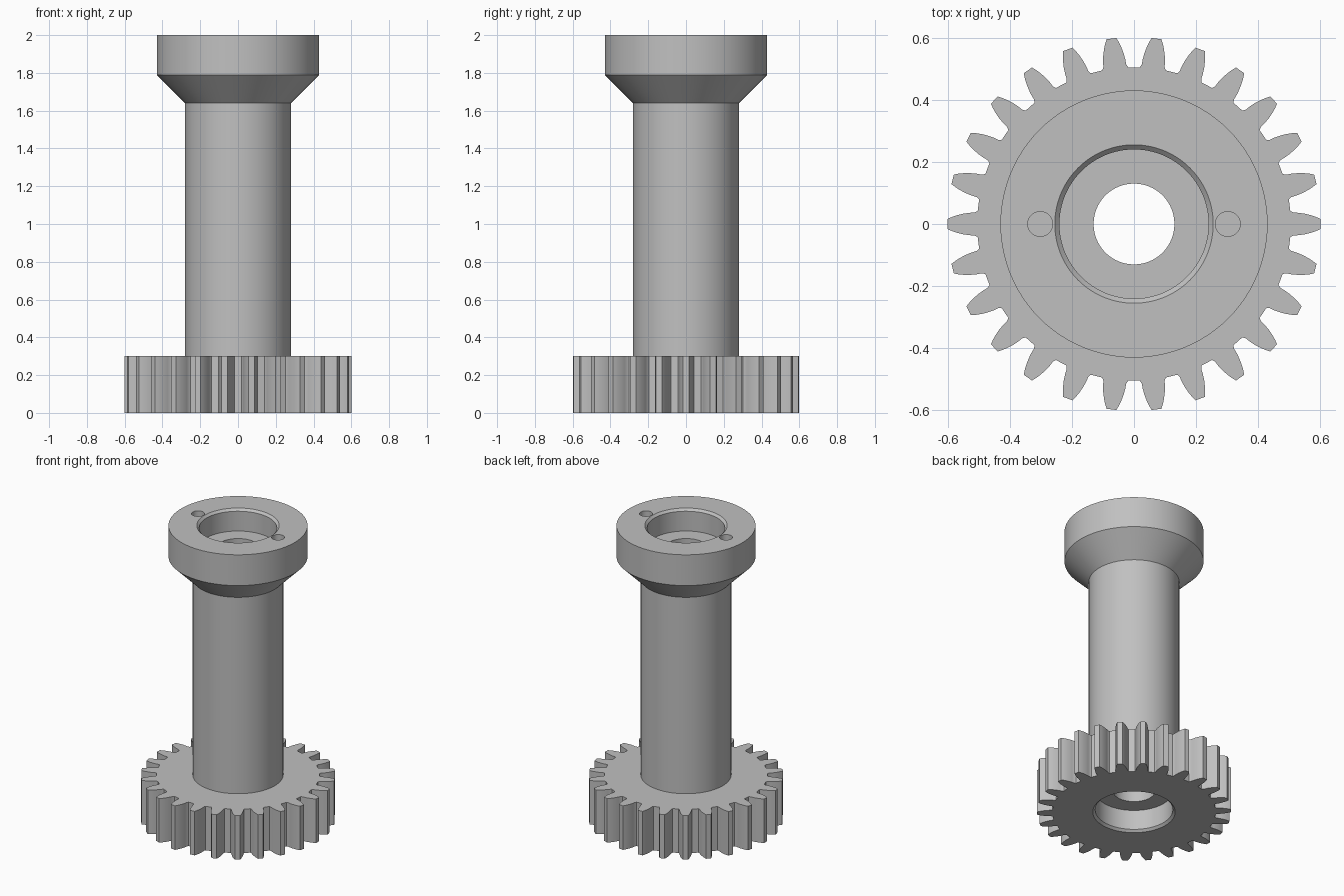
import bpy, bmesh
from math import cos, sin, pi, atan2, hypot
from mathutils import Matrix, Vector

TEETH = 26
SEGMENTS = 96

if "Cube" in bpy.data.objects:
    bpy.data.objects.remove(bpy.data.objects["Cube"])

steel = bpy.data.materials.new("grey steel")
steel.use_nodes = True
colour = (0.53, 0.53, 0.53, 1)
steel.diffuse_color = colour
steel.node_tree.nodes["Principled BSDF"].inputs["Base Color"].default_value = colour


def finish(name, bm):
    bmesh.ops.recalc_face_normals(bm, faces=bm.faces)
    mesh = bpy.data.meshes.new(name)
    bm.to_mesh(mesh)
    bm.free()
    mesh.materials.append(steel)
    obj = bpy.data.objects.new(name, mesh)
    bpy.context.collection.objects.link(obj)
    return obj


def lathe(name, profile):
    """Closed solid of revolution; profile is (radius, height) without axis points."""
    bm = bmesh.new()
    rings = [[bm.verts.new((r * cos(2 * pi * i / SEGMENTS), r * sin(2 * pi * i / SEGMENTS), z))
              for i in range(SEGMENTS)] for r, z in profile]
    for low, high in zip(rings, rings[1:]):
        for i in range(SEGMENTS):
            j = (i + 1) % SEGMENTS
            bm.faces.new((low[i], low[j], high[j], high[i]))
    bm.faces.new(rings[0])
    bm.faces.new(rings[-1])
    return finish(name, bm)


def gear(name, height):
    """Extruded outline of rounded teeth; flank is (radial, half width)."""
    flank = [(0.503, 0.042), (0.513, 0.037), (0.53, 0.036), (0.55, 0.033),
             (0.57, 0.028), (0.585, 0.023), (0.601, 0.016)]
    tooth = [(x, -y) for x, y in flank] + flank[::-1]
    bm = bmesh.new()
    outline = []
    for t in range(TEETH):
        turn = Matrix.Rotation(2 * pi * t / TEETH, 3, "Z")
        outline += [bm.verts.new(turn @ Vector((x, y, 0))) for x, y in tooth]
    face = bm.faces.new(outline)
    top = bmesh.ops.extrude_face_region(bm, geom=[face])["geom"]
    bmesh.ops.translate(bm, vec=(0, 0, height),
                        verts=[v for v in top if isinstance(v, bmesh.types.BMVert)])
    return finish(name, bm)


def pin_cutter(x):
    bm = bmesh.new()
    bmesh.ops.create_cone(bm, cap_ends=True, segments=32, radius1=0.04, radius2=0.04,
                          depth=0.2, matrix=Matrix.Translation((x, 0, 2)))
    return finish("pin_hole_cutter", bm)


# Toothed wheel, then the shaft with its flared head
body = gear("gear_spindle", 0.3)
shaft = lathe("shaft_and_head", [(0.28, 0.2), (0.28, 1.64), (0.43, 1.79), (0.43, 2)])

# Through bore with a chamfered counterbore at both ends
bore = lathe("bore_cutter", [(0.27, -0.015), (0.24, 0.015), (0.24, 0.15), (0.13, 0.15),
                             (0.13, 1.85), (0.24, 1.85), (0.24, 1.985), (0.27, 2.015)])
tools = [(shaft, "UNION"), (bore, "DIFFERENCE")]
tools += [(pin_cutter(x), "DIFFERENCE") for x in (-0.302, 0.302)]

for tool, operation in tools:
    tool.hide_render = True
    mod = body.modifiers.new(tool.name, "BOOLEAN")
    mod.operation = operation
    mod.solver = "EXACT"
    mod.object = tool

# Bake the cuts and drop the helpers
bpy.context.view_layer.update()
result = bpy.data.meshes.new_from_object(body.evaluated_get(bpy.context.evaluated_depsgraph_get()))
body.modifiers.clear()
body.data = result
for tool, _ in tools:
    bpy.data.objects.remove(tool)

bpy.ops.object.select_all(action="DESELECT")
body.select_set(True)
bpy.context.view_layer.objects.active = body
bpy.ops.object.shade_smooth_by_angle(angle=0.45)
